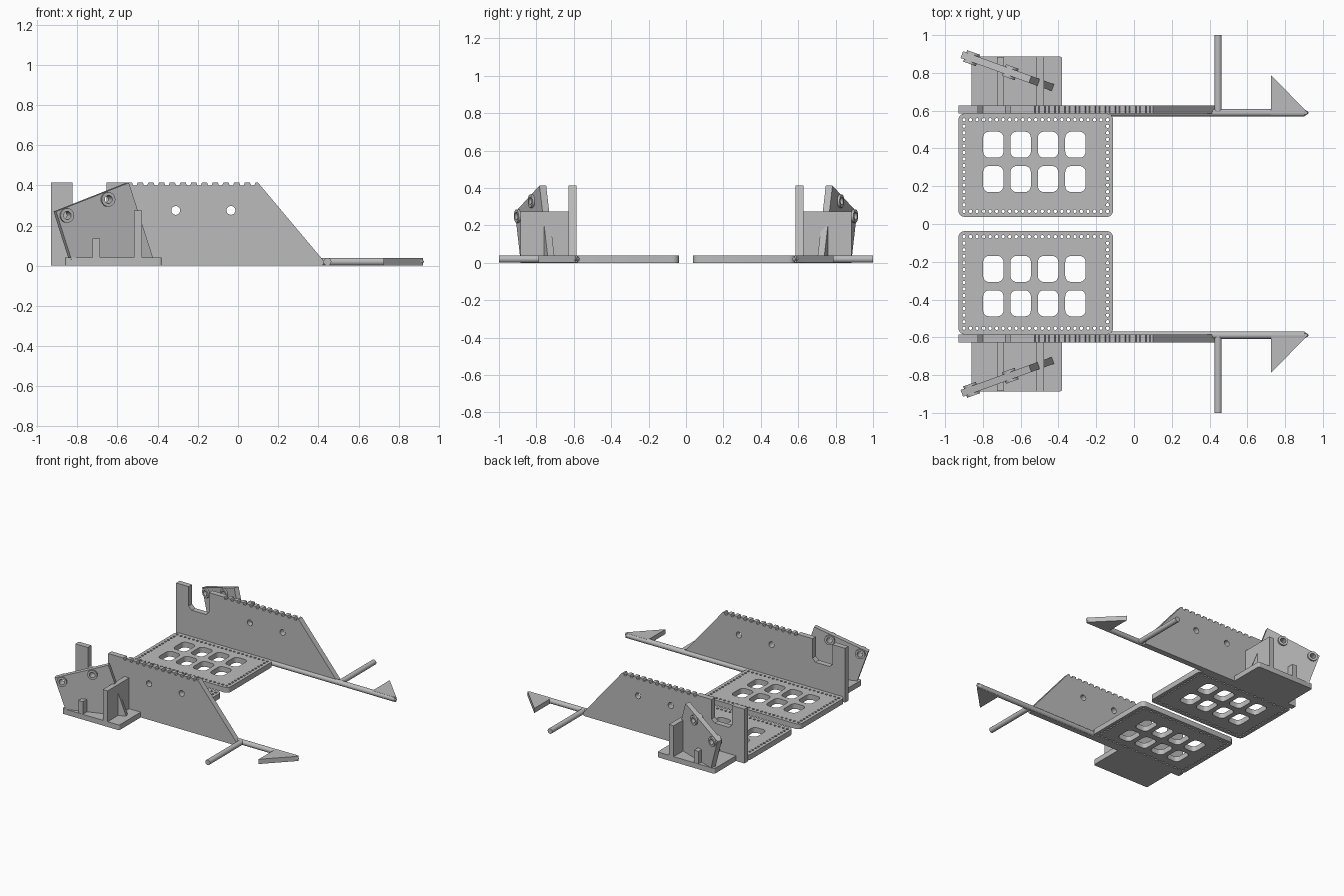
import bpy, bmesh, math
from mathutils import Matrix, Vector

cube = bpy.data.objects.get("Cube")
if cube:
    bpy.data.objects.remove(cube)

grey = bpy.data.materials.new("plain grey")
grey.use_nodes = True
colour = (0.5, 0.5, 0.5, 1)
grey.diffuse_color = colour
grey.node_tree.nodes["Principled BSDF"].inputs["Base Color"].default_value = colour


def finish(name, bm):
    """Turn a bmesh into an object mirrored to the other side."""
    bmesh.ops.recalc_face_normals(bm, faces=bm.faces)
    mesh = bpy.data.meshes.new(name)
    bm.to_mesh(mesh)
    bm.free()
    mesh.materials.append(grey)
    ob = bpy.data.objects.new(name, mesh)
    bpy.context.scene.collection.objects.link(ob)
    bpy.ops.object.select_all(action='DESELECT')
    ob.select_set(True)
    bpy.context.view_layer.objects.active = ob
    bpy.ops.object.shade_smooth_by_angle(angle=math.radians(30))
    mirror = ob.modifiers.new("mirror", 'MIRROR')
    mirror.use_axis = (False, True, False)
    mirror.use_mirror_merge = False
    return ob


def prism(name, outlines, depth, matrix):
    """Extrude a flat profile; inner outlines become holes."""
    curve = bpy.data.curves.new(name + " profile", 'CURVE')
    curve.dimensions = '2D'
    curve.fill_mode = 'BOTH'
    curve.extrude = depth / 2
    for pts in outlines:
        spline = curve.splines.new('POLY')
        spline.points.add(len(pts) - 1)
        for p, (x, y) in zip(spline.points, pts):
            p.co = (x, y, 0, 1)
        spline.use_cyclic_u = True
    tmp = bpy.data.objects.new(name + " profile", curve)
    bpy.context.scene.collection.objects.link(tmp)
    deps = bpy.context.evaluated_depsgraph_get()
    mesh = bpy.data.meshes.new_from_object(tmp.evaluated_get(deps))
    bm = bmesh.new()
    bm.from_mesh(mesh)
    bpy.data.objects.remove(tmp)
    bpy.data.curves.remove(curve)
    bpy.data.meshes.remove(mesh)
    bmesh.ops.remove_doubles(bm, verts=bm.verts, dist=1e-5)
    bm.transform(matrix)
    return finish(name, bm)


def circle(cx, cy, r, n=20):
    return [(cx + r * math.cos(math.tau * i / n), cy + r * math.sin(math.tau * i / n))
            for i in range(n)]


def rounded(x0, x1, y0, y1, r, n=5):
    corners = [(x1 - r, y1 - r), (x0 + r, y1 - r), (x0 + r, y0 + r), (x1 - r, y0 + r)]
    return [(cx + r * math.cos(math.pi / 2 * (k + i / n)),
             cy + r * math.sin(math.pi / 2 * (k + i / n)))
            for k, (cx, cy) in enumerate(corners) for i in range(n + 1)]


def box(name, x0, x1, y0, y1, z0, z1):
    bm = bmesh.new()
    bmesh.ops.create_cube(bm, size=1)
    bm.transform(Matrix.Translation(((x0 + x1) / 2, (y0 + y1) / 2, (z0 + z1) / 2))
                 @ Matrix.Diagonal((x1 - x0, y1 - y0, z1 - z0, 1)))
    return finish(name, bm)


def rod(name, a, b, r1, r2):
    a, b = Vector(a), Vector(b)
    bm = bmesh.new()
    bmesh.ops.create_cone(bm, cap_ends=True, segments=20, radius1=r1, radius2=r2,
                          depth=(b - a).length)
    turn = (b - a).to_track_quat('Z', 'Y').to_matrix().to_4x4()
    bm.transform(Matrix.Translation((a + b) / 2) @ turn)
    return finish(name, bm)


upright = Matrix.Rotation(math.pi / 2, 4, 'X')
thick = 0.04
flat = Matrix.Translation((0, 0, thick / 2))

# Floor panel with windows and a border of small holes
holes = [rounded(x - 0.054, x + 0.054, y - 0.069, y + 0.069, 0.032)
         for x in (-0.745, -0.6, -0.455, -0.31) for y in (0.238, 0.42)]
nx, ny = 22, 14
left, right, near, far = -0.9, -0.14, 0.067, 0.552
for i in range(nx + 1):
    x = left + (right - left) * i / nx
    holes += [circle(x, near, 0.009, 10), circle(x, far, 0.009, 10)]
for j in range(1, ny):
    y = near + (far - near) * j / ny
    holes += [circle(left, y, 0.009, 10), circle(right, y, 0.009, 10)]
prism("floor_panel", [rounded(-0.93, -0.11, 0.037, 0.585, 0.035)] + holes, thick, flat)

# Side wall with serrated top, notch and sloping end
top, valley = 0.413, 0.398
profile = [(-0.93, 0), (0.42, 0), (0.43, 0.02), (0.1, top)]
count, start = 12, -0.54
pitch = (0.1 - start) / count
for i in reversed(range(count)):
    x = start + pitch * i
    profile += [(x + pitch * 0.75, top), (x + pitch * 0.65, valley),
                (x + pitch * 0.35, valley), (x + pitch * 0.25, top)]
profile += [(-0.655, top), (-0.655, 0.265), (-0.68, 0.24), (-0.8, 0.24),
            (-0.825, 0.265), (-0.825, top), (-0.93, top)]
prism("side_wall", [profile, circle(-0.31, 0.275, 0.022), circle(-0.035, 0.275, 0.022)],
      0.042, Matrix.Translation((0, 0.606, 0)) @ upright)

# Outer base with two cross ribs
prism("outer_base", [rounded(-0.86, -0.38, 0.6, 0.886, 0.012)], thick, flat)
box("short_rib", -0.725, -0.687, 0.61, 0.884, 0.03, 0.135)
box("tall_rib", -0.517, -0.477, 0.61, 0.886, 0.03, 0.275)

# Slanted bracket plate with two ring bosses
slant = (Matrix.Translation((-0.67, 0.809, 0))
         @ Matrix.Rotation(math.radians(-19.9), 4, 'Z') @ upright)
bolts = [(-0.202, 0.25), (0.016, 0.33)]
prism("bracket_plate", [[(-0.257, 0.27), (0.128, top), (0.259, 0.03), (-0.176, 0.03)]]
      + [circle(u, v, 0.021) for u, v in bolts], 0.038, slant)
for u, v in bolts:
    prism("bracket_boss", [circle(u, v, 0.036), circle(u, v, 0.02)], 0.064, slant)

# Long rod with pointed end, cross handle and triangular blade
r = 0.0195
rod("long_rod", (-0.13, 0.589, 0.02), (0.9, 0.589, 0.02), r, r)
rod("rod_tip", (0.9, 0.589, 0.02), (0.925, 0.589, 0.02), r, 0.003)
rod("cross_handle", (0.445, 0.585, 0.02), (0.445, 1.0, 0.02), r, r)
prism("blade", [[(0.725, 0.58), (0.915, 0.58), (0.92, 0.59), (0.725, 0.788)]], 0.036, flat)
